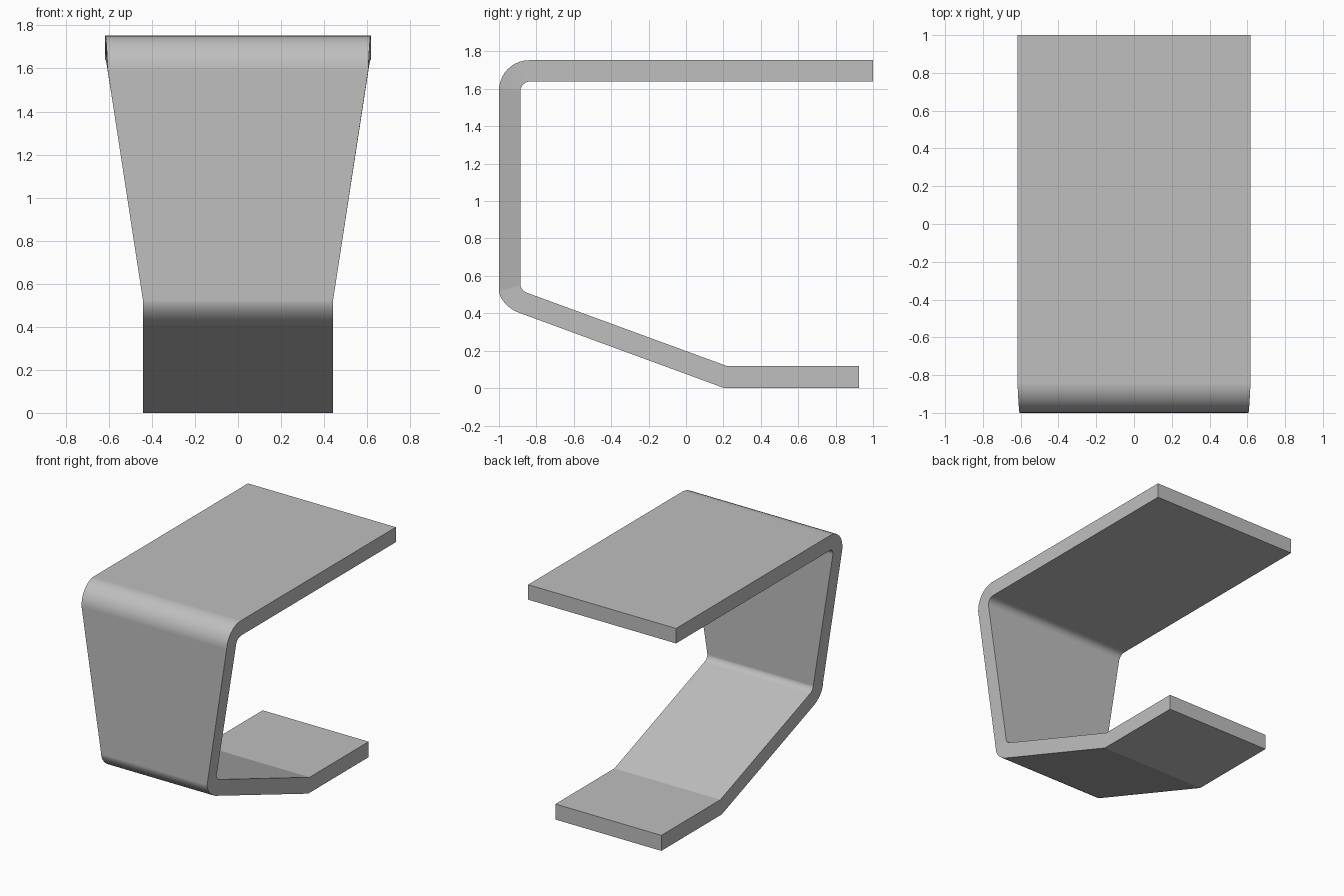
import bpy, bmesh, math
from mathutils import Vector

cube = bpy.data.objects.get("Cube")
if cube:
    bpy.data.objects.remove(cube, do_unlink=True)

BEND_STEPS = 10
FOOT_HALF, WALL_TOP_HALF, TOP_HALF = 0.442, 0.605, 0.617

grey = bpy.data.materials.new("plain grey")
grey.use_nodes = True
colour = (0.52, 0.52, 0.52, 1)
grey.diffuse_color = colour
grey.node_tree.nodes["Principled BSDF"].inputs["Base Color"].default_value = colour


def bend(start, corner, end):
    """Quarter arc from start to end, tangent to the lines meeting at corner."""
    s, c, e = Vector(start), Vector(corner), Vector(end)
    points = []
    for i in range(BEND_STEPS + 1):
        a = math.pi / 2 * i / BEND_STEPS
        points.append(c + (s - c) * (1 - math.sin(a)) + (e - c) * (1 - math.cos(a)))
    return points


# Side profile (y, z) from the foot end, round the back, to the top end
outer = [(0.925, 0), (0.205, 0)]
outer += bend((-0.89, 0.402), (-1, 0.44), (-1, 0.525))
outer += bend((-1, 1.59), (-1, 1.753), (-0.84, 1.753)) + [(1, 1.753)]
inner = [(0.925, 0.117), (0.222, 0.117)]
inner += bend((-0.848, 0.509), (-0.886, 0.522), (-0.886, 0.555))
inner += bend((-0.886, 1.585), (-0.886, 1.64), (-0.83, 1.64)) + [(1, 1.64)]

# Half width at each station: narrow foot, tapering wall, wide top
halves = [FOOT_HALF] * (BEND_STEPS + 3)
halves += [WALL_TOP_HALF + (TOP_HALF - WALL_TOP_HALF) * i / BEND_STEPS
           for i in range(BEND_STEPS + 1)] + [TOP_HALF]

# Folded strip: one rectangular ring per station, bridged to the next
bm = bmesh.new()
rings = []
for (oy, oz), (iy, iz), h in zip(outer, inner, halves):
    rings.append([bm.verts.new(p) for p in
                  ((-h, oy, oz), (h, oy, oz), (h, iy, iz), (-h, iy, iz))])
for a, b in zip(rings, rings[1:]):
    for i in range(4):
        j = (i + 1) % 4
        bm.faces.new((a[i], a[j], b[j], b[i]))
bm.faces.new(rings[0])
bm.faces.new(rings[-1])
bmesh.ops.recalc_face_normals(bm, faces=bm.faces)
for face in bm.faces:
    face.smooth = True

mesh = bpy.data.meshes.new("folded_strip")
bm.to_mesh(mesh)
bm.free()
mesh.materials.append(grey)
mesh.set_sharp_from_angle(angle=math.radians(18))
strip = bpy.data.objects.new("folded_strip", mesh)
bpy.context.collection.objects.link(strip)

# Keep the large panels flat while the bends stay smooth
weighted = strip.modifiers.new("flat_panels", "WEIGHTED_NORMAL")
weighted.keep_sharp = True
